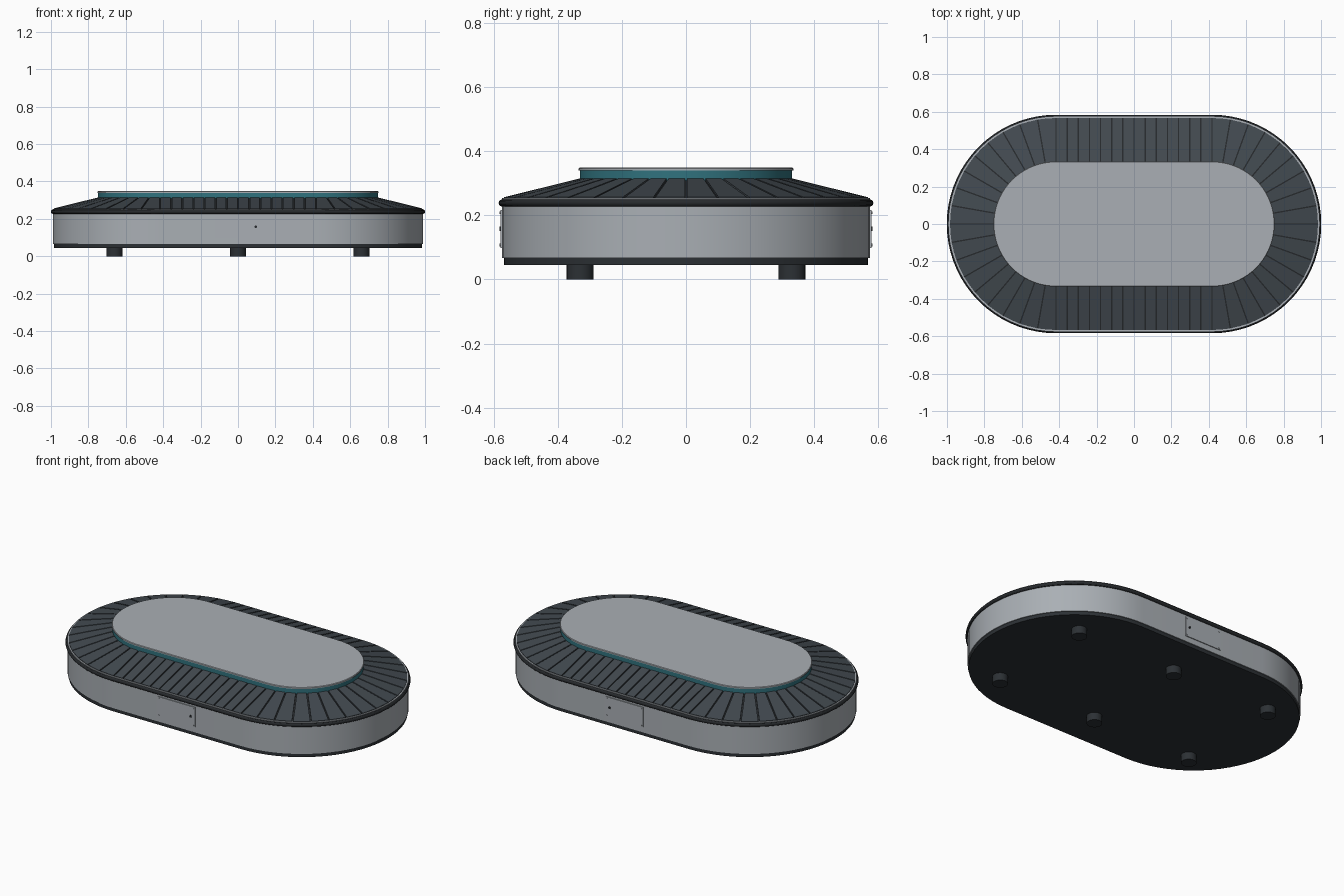
import bpy, bmesh, math
from mathutils import Vector

if "Cube" in bpy.data.objects:
    bpy.data.objects.remove(bpy.data.objects["Cube"])

HALF = 0.417      # half length of the straight run
SEG = 36          # segments per rounded end


def mat(name, rgb):
    m = bpy.data.materials.new(name)
    m.diffuse_color = (*rgb, 1)
    m.use_nodes = True
    m.node_tree.nodes["Principled BSDF"].inputs["Base Color"].default_value = m.diffuse_color
    return m


STEEL = mat("brushed_steel", (0.40, 0.43, 0.46))
DARK = mat("dark_base", (0.025, 0.03, 0.035))
RUBBER = mat("rubber", (0.02, 0.023, 0.026))
SLAT = mat("slat_rubber", (0.055, 0.068, 0.08))
TEAL = mat("teal_trim", (0.03, 0.17, 0.21))


def finish(name, bm, material, smooth=True):
    bmesh.ops.recalc_face_normals(bm, faces=bm.faces)
    me = bpy.data.meshes.new(name)
    bm.to_mesh(me)
    bm.free()
    ob = bpy.data.objects.new(name, me)
    bpy.context.collection.objects.link(ob)
    me.materials.append(material)
    if smooth:
        bpy.ops.object.select_all(action='DESELECT')
        ob.select_set(True)
        bpy.context.view_layer.objects.active = ob
        bpy.ops.object.shade_smooth_by_angle(angle=math.radians(30))
    return ob


def oval(r, z):
    pts = []
    for sx, start in ((1, -90), (-1, 90)):
        for i in range(SEG + 1):
            a = math.radians(start + 180 * i / SEG)
            pts.append((sx * HALF + r * math.cos(a), r * math.sin(a), z))
    return pts


def sweep(name, profile, material, ring=False):
    """Loft (radius, height) points round the oval; capped, or a closed ring."""
    bm = bmesh.new()
    loops = [[bm.verts.new(p) for p in oval(r, z)] for r, z in profile]
    pairs = list(zip(loops, loops[1:] + loops[:1]))
    for a, b in pairs if ring else pairs[:-1]:
        for i in range(len(a)):
            j = (i + 1) % len(a)
            bm.faces.new((a[i], a[j], b[j], b[i]))
    if not ring:
        bm.faces.new(loops[0])
        bm.faces.new(loops[-1])
    return finish(name, bm, material)


def cylinder(name, loc, r, h, material, along_y=False, n=24):
    bm = bmesh.new()
    bmesh.ops.create_cone(bm, cap_ends=True, segments=n, radius1=r, radius2=r, depth=h)
    ob = finish(name, bm, material)
    ob.location = loc
    if along_y:
        ob.rotation_euler.x = math.pi / 2
    return ob


# Body shells
sweep("base_skirt", [(0.568, 0.045), (0.568, 0.067)], DARK)
sweep("side_panel", [(0.573, 0.066), (0.573, 0.235)], STEEL)
sweep("rubber_bumper", [(0.573 + 0.011 * math.cos(a), 0.238 + 0.011 * math.sin(a))
                        for a in (math.tau * k / 12 for k in range(12))], RUBBER, ring=True)
sweep("steel_lip", [(0.566, 0.235), (0.574, 0.235), (0.574, 0.253), (0.566, 0.253)], STEEL, ring=True)
sweep("under_deck", [(0.569, 0.236), (0.569, 0.249), (0.33, 0.309)], RUBBER)
sweep("teal_band", [(0.331, 0.30), (0.331, 0.341)], TEAL)
sweep("top_plate", [(0.335, 0.339), (0.335, 0.345), (0.332, 0.348)], STEEL)

# Sloped conveyor slats
R0, R1, Z0, Z1, THICK, GAP = 0.333, 0.567, 0.314, 0.256, 0.006, 0.0035
N_LINE, N_ARC = 14, 18
bm = bmesh.new()


def add_slat(edges):
    """edges: two functions giving (x, y) for a radius."""
    quad = [edges[0](R0), edges[0](R1), edges[1](R1), edges[1](R0)]
    hs = (Z0, Z1, Z1, Z0)
    top = [bm.verts.new((x, y, z)) for (x, y), z in zip(quad, hs)]
    low = [bm.verts.new((x, y, z - THICK)) for (x, y), z in zip(quad, hs)]
    bm.faces.new(top)
    bm.faces.new(low[::-1])
    for i in range(4):
        j = (i + 1) % 4
        bm.faces.new((top[i], low[i], low[j], top[j]))


for s in (1, -1):
    pitch = 2 * HALF / N_LINE
    for i in range(N_LINE):
        x0 = -HALF + i * pitch
        add_slat([lambda r, x=x: (x, s * r) for x in (x0 + GAP, x0 + pitch - GAP)])
    step = math.pi / N_ARC
    for i in range(N_ARC):
        a0 = -math.pi / 2 + i * step

        def edge(a, side):
            # parallel gap between neighbouring slats
            return lambda r: (s * (HALF + r * math.cos(a) - side * GAP * math.sin(a)),
                              r * math.sin(a) + side * GAP * math.cos(a))
        add_slat([edge(a0, 1), edge(a0 + step, -1)])
finish("conveyor_slats", bm, SLAT, smooth=False)

# Access panels front and back, with screws and lock
for s, side in ((-1, "front"), (1, "back")):
    bm = bmesh.new()
    bmesh.ops.create_cube(bm, size=1)
    bmesh.ops.scale(bm, vec=Vector((0.244, 0.008, 0.118)), verts=bm.verts)
    bmesh.ops.translate(bm, vec=Vector((0, s * 0.574, 0.157)), verts=bm.verts)
    finish(side + "_access_panel", bm, STEEL, smooth=False)
    for x in (-0.112, 0.112):
        for z in (0.107, 0.207):
            cylinder(side + "_screw", (x, s * 0.578, z), 0.004, 0.006, STEEL, True, 12)
    cylinder(side + "_lock", (0.095, s * 0.578, 0.157), 0.007, 0.008, RUBBER, True, 16)

# Feet
for x in (-0.66, 0, 0.66):
    for y in (-0.33, 0.33):
        cylinder("foot", (x, y, 0.025), 0.042, 0.05, DARK)
